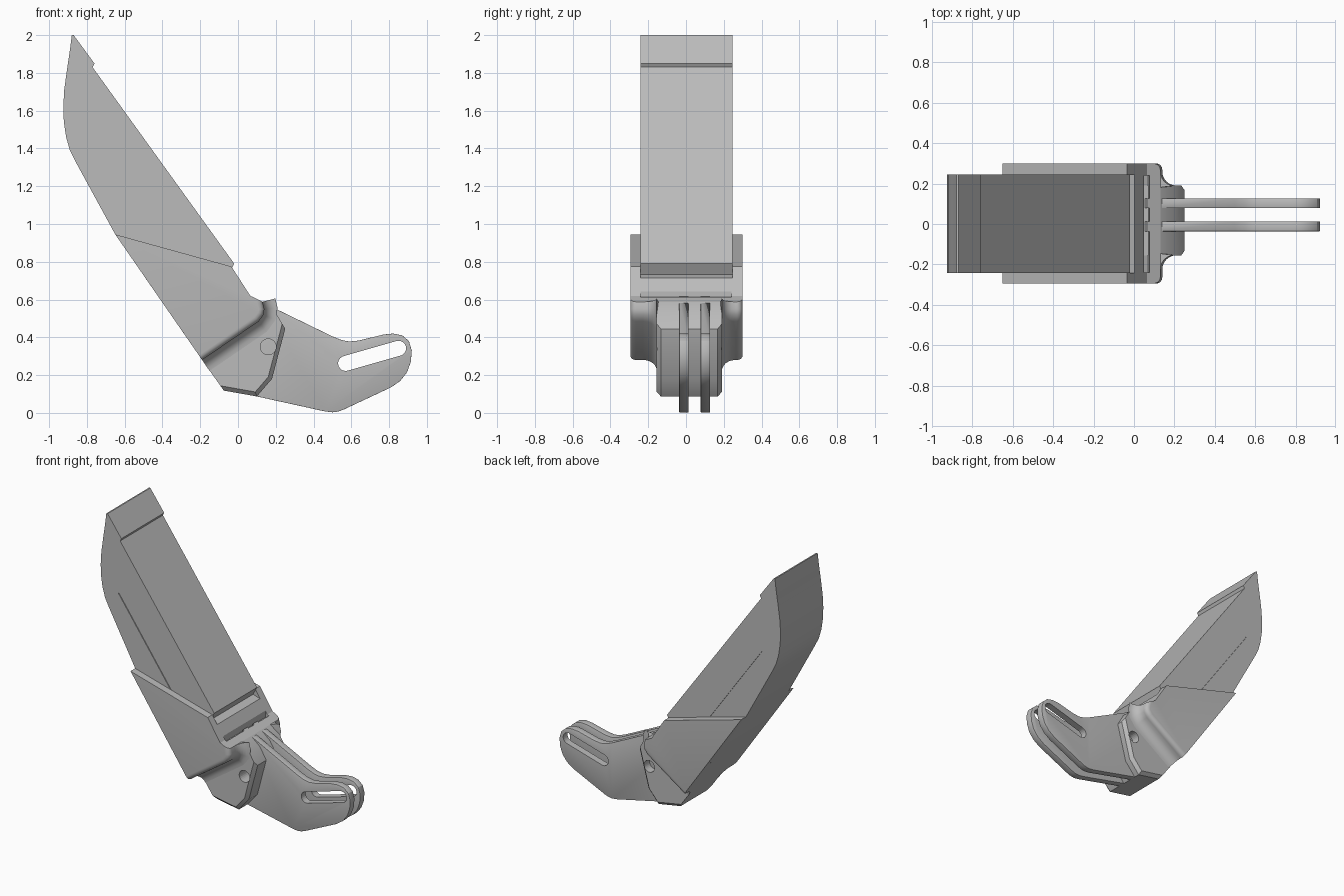
import bpy, bmesh, math
from mathutils import Vector

cube = bpy.data.objects.get("Cube")
if cube:
    bpy.data.objects.remove(cube)

grey = bpy.data.materials.new("plain_grey")
grey.use_nodes = True
grey.diffuse_color = (0.5, 0.5, 0.5, 1)
grey.node_tree.nodes["Principled BSDF"].inputs["Base Color"].default_value = (0.5, 0.5, 0.5, 1)


def finish(name, bm, smooth=True):
    bmesh.ops.recalc_face_normals(bm, faces=bm.faces)
    mesh = bpy.data.meshes.new(name)
    bm.to_mesh(mesh)
    bm.free()
    obj = bpy.data.objects.new(name, mesh)
    bpy.context.collection.objects.link(obj)
    mesh.materials.append(grey)
    if smooth:
        bpy.ops.object.select_all(action="DESELECT")
        obj.select_set(True)
        bpy.context.view_layer.objects.active = obj
        bpy.ops.object.shade_smooth_by_angle(angle=math.radians(30))
    return obj


def slab(name, outline, y0, y1, edge_rule=None, width=0.02, segments=1, smooth=True):
    """Extrude an x-z outline from y0 to y1; bevel the cap edges picked by edge_rule."""
    bm = bmesh.new()
    face = bm.faces.new([bm.verts.new((x, y0, z)) for x, z in outline])
    moved = bmesh.ops.extrude_face_region(bm, geom=[face])["geom"]
    bmesh.ops.translate(bm, vec=(0, y1 - y0, 0),
                        verts=[v for v in moved if isinstance(v, bmesh.types.BMVert)])
    if edge_rule:
        picked = []
        for e in bm.edges:
            a, b = (v.co for v in e.verts)
            if abs(a.y - b.y) < 1e-4 and edge_rule((a + b) / 2):
                picked.append(e)
        bmesh.ops.bevel(bm, geom=picked, offset=width, segments=segments,
                        profile=0.5, affect="EDGES", clamp_overlap=True)
    return finish(name, bm, smooth)


def capsule(start, end, r, n=12):
    """Outline of a rounded slot; equal ends give a circle."""
    ang = math.atan2(end[1] - start[1], end[0] - start[0])
    pts = []
    for centre, turn in ((end, -math.pi / 2), (start, math.pi / 2)):
        for i in range(n):
            t = ang + turn + math.pi * (i + (0.5 if start == end else 0)) / (n - (start != end))
            pts.append((centre[0] + r * math.cos(t), centre[1] + r * math.sin(t)))
    return pts


def cut(target, name, outline, y0, y1):
    tool = slab(name, outline, y0, y1, smooth=False)
    tool.hide_render = True
    tool.hide_set(True)
    tool.display_type = "WIRE"
    mod = target.modifiers.new(name, "BOOLEAN")
    mod.object = tool
    mod.solver = "EXACT"


# Long blade with a curved back and a small step near the tip
blade = slab("blade", [
    (-0.88, 2.0), (-0.87, 2.0), (-0.76, 1.85), (-0.77, 1.83), (-0.02, 0.79), (-0.05, 0.735),
    (-0.12, 0.6), (-0.28, 0.41), (-0.65, 0.945), (-0.86, 1.33), (-0.89, 1.39), (-0.91, 1.46),
    (-0.922, 1.54), (-0.925, 1.62), (-0.92, 1.71), (-0.905, 1.82), (-0.89, 1.92)], -0.242, 0.245)

# Hairline seams on both sides of the blade
seam = capsule((-0.36, 0.86), (-0.78, 1.45), 0.003, 4)
for label, y0, y1 in (("front", -0.26, -0.236), ("back", 0.239, 0.26)):
    cut(blade, "seam_cutter_" + label, seam, y0, y1)

# Sleeve holding the blade, rounded along its lower end
lower_end = [(-0.19, 0.28), (0.11, 0.485), (0.135, 0.52), (0.14, 0.55), (0.13, 0.588)]
sleeve = slab("sleeve", [(-0.65, 0.945), (-0.035, 0.775), (0.065, 0.62)] + lower_end[::-1],
              -0.295, 0.3,
              lambda m: m.z < 0.57 and m.x > -0.1, 0.03, 4)
cut(sleeve, "lip_recess_cutter", [(-0.03, 0.85), (0.1, 0.72), (0.0, 0.715), (-0.06, 0.735)],
    -0.242, 0.245)
cut(sleeve, "strap_slot_cutter", [(0.05, 0.66), (0.085, 0.64), (0.07, 0.585), (0.05, 0.595)],
    -0.24, 0.24)

# Hub block with chamfered sides and a cross hole
hub = slab("hub", [
    (0.0, 0.6), (0.13, 0.588), (0.2, 0.53), (0.25, 0.445), (0.18, 0.18), (0.1, 0.087),
    (-0.075, 0.118), (-0.19, 0.28)], -0.155, 0.19,
    lambda m: m.z < 0.4 and m.x > -0.1, 0.022)
cut(hub, "hole_cutter", capsule((0.16, 0.35), (0.16, 0.35), 0.042), -0.5, 0.5)


# Concave fillets where the sleeve meets the hub
def fillet(name, wall_y, side, r=0.07, steps=6):
    bm = bmesh.new()
    rings = []
    last = len(lower_end) - 1
    for i, p in enumerate(lower_end):
        a, b = lower_end[max(i - 1, 0)], lower_end[min(i + 1, last)]
        out = Vector((b[1] - a[1], a[0] - b[0])).normalized()
        section = [(-0.01, -0.01)]
        for k in range(steps + 1):
            t = math.pi / 2 * k / steps
            section.append((r * (1 - math.sin(t)), r * (1 - math.cos(t))))
        rings.append([bm.verts.new((p[0] + out.x * d, wall_y + side * h, p[1] + out.y * d))
                      for d, h in section])
    n = steps + 2
    for r0, r1 in zip(rings, rings[1:]):
        for k in range(n):
            bm.faces.new((r0[k], r0[(k + 1) % n], r1[(k + 1) % n], r1[k]))
    bm.faces.new(rings[0])
    bm.faces.new(rings[-1][::-1])
    finish(name, bm)


fillet("front_fillet", -0.155, -1)
fillet("back_fillet", 0.19, 1)

# Pair of slotted mounting plates
plate = [
    (0.065, 0.615), (0.13, 0.585), (0.5, 0.405), (0.55, 0.385), (0.59, 0.378), (0.64, 0.383),
    (0.77, 0.415), (0.82, 0.42), (0.87, 0.41), (0.905, 0.38), (0.92, 0.33), (0.915, 0.27),
    (0.895, 0.215), (0.86, 0.17), (0.81, 0.135), (0.56, 0.018), (0.53, 0.007), (0.5, 0.003),
    (0.46, 0.008), (0.1, 0.087), (0.0, 0.2), (0.0, 0.5)]
for label, y0 in (("front", -0.036), ("back", 0.078)):
    fork = slab(label + "_plate", plate, y0, y0 + 0.049, lambda m: m.x > 0.2, 0.012, 2)
    cut(fork, label + "_slot_cutter", capsule((0.57, 0.262), (0.85, 0.342), 0.04), y0 - 0.1, y0 + 0.1)
